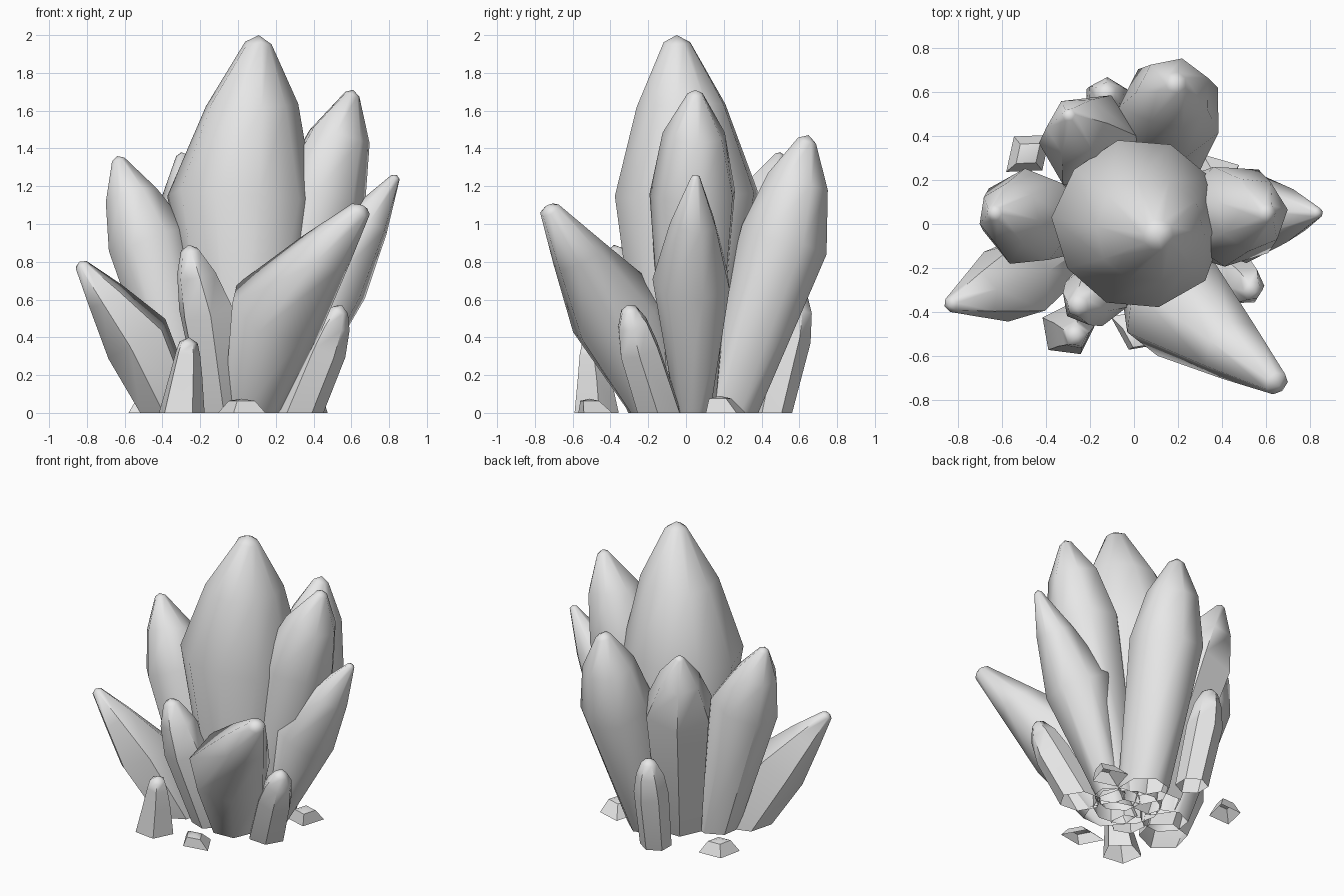
import bpy, bmesh, math, random
from mathutils import Vector

random.seed(4)
if "Cube" in bpy.data.objects:
    bpy.data.objects.remove(bpy.data.objects["Cube"])

# Single stone material
stone = bpy.data.materials.new("grey_stone")
stone.use_nodes = True
GREY = (0.8, 0.8, 0.8, 1)
stone.diffuse_color = GREY
stone.node_tree.nodes["Principled BSDF"].inputs["Base Color"].default_value = GREY


def finish(bm, name, angle):
    """Shade and link the part."""
    mesh = bpy.data.meshes.new(name)
    bm.to_mesh(mesh)
    bm.free()
    mesh.materials.append(stone)
    obj = bpy.data.objects.new(name, mesh)
    bpy.context.scene.collection.objects.link(obj)
    bpy.ops.object.select_all(action="DESELECT")
    obj.select_set(True)
    bpy.context.view_layer.objects.active = obj
    bpy.ops.object.shade_smooth_by_angle(angle=math.radians(angle))


def loft(bm, rings, apex):
    """Skin a stack of vertex rings, open below and closed to an apex."""
    n = len(rings[0])
    top = bm.verts.new(apex)
    for i in range(n):
        j = (i + 1) % n
        for low, high in zip(rings, rings[1:]):
            bm.faces.new((low[i], low[j], high[j], high[i]))
        bm.faces.new((rings[-1][i], rings[-1][j], top))


def crystal(name, base, belly, tip, r_base, r_belly, full=0.66, sides=7, turn=0.0, r_tip=0.04):
    """Faceted shard: narrow root, wide belly, tapering shoulder, blunt tip."""
    base, belly, tip = Vector(base), Vector(belly), Vector(tip)
    axis = (tip - base).normalized()
    spin = axis.to_track_quat("Z", "Y")
    root = base - (belly - base).normalized() * 0.3
    shoulder = belly.lerp(tip, 0.55)
    stack = [(root, r_base * 0.8, 0), (base, r_base, 0), (belly, r_belly, 0.1),
             (shoulder, r_belly * full, 0.08), (tip - axis * r_tip * 0.6, r_tip, 0.1)]
    bm = bmesh.new()
    rings = []
    for centre, radius, rough in stack:
        ring = []
        for i in range(sides):
            a = turn + math.tau * i / sides
            rr = radius * (1 + random.uniform(-0.01, 0.04))
            lift = radius * rough * random.uniform(-1, 1)
            ring.append(bm.verts.new(centre + spin @ Vector((rr * math.cos(a), rr * math.sin(a), lift))))
        rings.append(ring)
    loft(bm, rings, tip)
    # Cut the root flush with the floor, leaving it hollow
    bmesh.ops.bisect_plane(bm, geom=bm.verts[:] + bm.edges[:] + bm.faces[:],
                           plane_co=(0, 0, 0), plane_no=(0, 0, 1), clear_inner=True)
    finish(bm, name, 55)


def chip(name, x, y, length, width, height, turn, lean=(0, 0)):
    """Low loose fragment lying on the floor, its crest pushed sideways by lean."""
    bm = bmesh.new()
    rings = []
    for z, s, push in ((0, 1, 0), (height * 0.85, 0.55, 1)):
        ring = []
        for i in range(4):
            a = math.tau * i / 4
            u, v = length * s * math.cos(a), width * s * math.sin(a)
            ring.append(bm.verts.new((x + lean[0] * push + u * math.cos(turn) - v * math.sin(turn),
                                      y + lean[1] * push + u * math.sin(turn) + v * math.cos(turn), z)))
        rings.append(ring)
    loft(bm, rings, (x + lean[0], y + lean[1], height))
    finish(bm, name, 30)


# Large shards
crystal("main_crystal", (0.05, -0.01, 0), (0.02, 0.0, 1.17), (0.11, -0.05, 2.0),
        0.21, 0.383, 0.63, 10, 0.2, 0.07)
crystal("right_tall_crystal", (0.15, 0.03, 0), (0.44, 0.04, 1.17), (0.61, 0.05, 1.71),
        0.14, 0.235, 0.7, 7, 0.3)
crystal("right_outer_crystal", (0.22, 0.04, 0), (0.49, 0.03, 0.7), (0.84, 0.05, 1.26),
        0.09, 0.21, 0.58, 7, 0.5, 0.025)
crystal("front_right_crystal", (0.06, -0.13, 0), (0.2, -0.37, 0.53), (0.66, -0.735, 1.1),
        0.15, 0.26, 0.56, 7, 0.1, 0.055)
crystal("left_low_crystal", (-0.35, -0.14, 0), (-0.54, -0.26, 0.4), (-0.84, -0.37, 0.8),
        0.15, 0.19, 0.56, 6, 0.4, 0.035)
crystal("left_tall_crystal", (-0.24, 0.01, 0), (-0.48, 0.03, 0.91), (-0.64, 0.05, 1.36),
        0.14, 0.22, 0.64, 7, 0.6, 0.035)
crystal("back_tall_crystal", (0.1, 0.21, 0), (0.17, 0.52, 0.92), (0.19, 0.65, 1.47),
        0.16, 0.235, 0.72, 7, 0.2, 0.05)
crystal("back_left_crystal", (-0.06, 0.14, 0), (-0.21, 0.38, 0.95), (-0.3, 0.5, 1.38),
        0.15, 0.225, 0.62, 6, 0.5, 0.03)

# Small shards
crystal("front_left_crystal", (-0.09, -0.17, 0), (-0.17, -0.32, 0.55), (-0.26, -0.38, 0.89),
        0.11, 0.15, 0.72, 6, 0.3, 0.05)
crystal("back_small_crystal", (-0.09, 0.46, 0), (-0.12, 0.55, 0.4), (-0.13, 0.6, 0.66),
        0.1, 0.11, 0.8, 6, 0.2, 0.05)
crystal("right_small_crystal", (0.32, -0.14, 0), (0.46, -0.25, 0.34), (0.55, -0.31, 0.57),
        0.12, 0.115, 0.76, 6, 0.1, 0.045)
crystal("front_small_crystal", (-0.3, -0.48, 0), (-0.28, -0.49, 0.2), (-0.26, -0.51, 0.4),
        0.125, 0.09, 0.75, 5, 0.5, 0.05)

# Loose chips on the floor
chip("front_chip", 0.02, -0.48, 0.14, 0.1, 0.075, -0.45, (0, -0.03))
chip("back_right_chip", 0.37, 0.21, 0.12, 0.12, 0.09, 0.5, (0.02, -0.03))
chip("back_left_chip", -0.48, 0.32, 0.13, 0.1, 0.09, 0.7)
